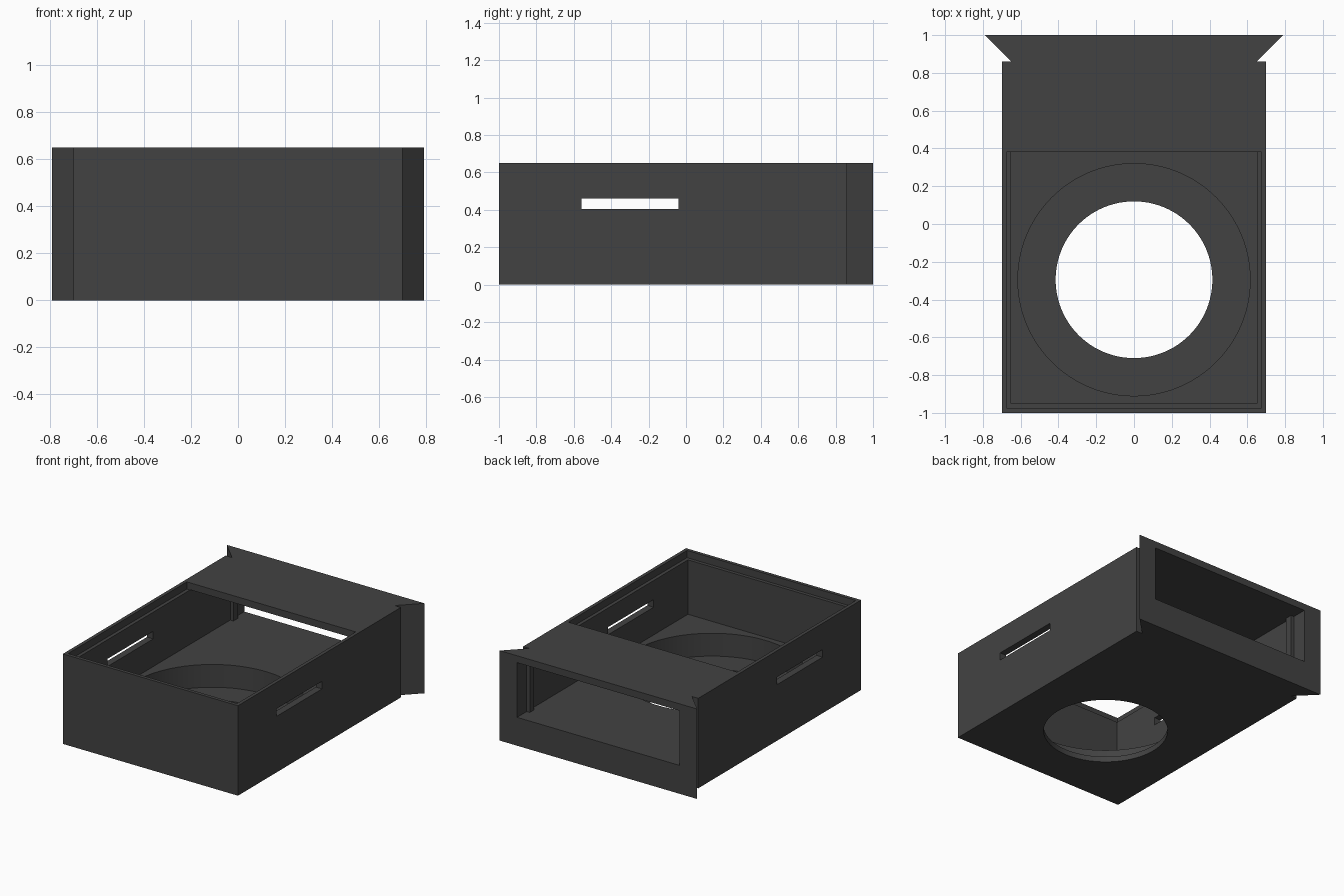
import bpy, bmesh, math

if "Cube" in bpy.data.objects:
    bpy.data.objects.remove(bpy.data.objects["Cube"])

dark = bpy.data.materials.new("dark_grey")
dark.diffuse_color = (0.055, 0.055, 0.055, 1)
dark.use_nodes = True
dark.node_tree.nodes["Principled BSDF"].inputs["Base Color"].default_value = dark.diffuse_color


def prism(name, outline, z0, z1):
    """Extrude a plan outline between two heights."""
    bm = bmesh.new()
    face = bm.faces.new([bm.verts.new((x, y, z0)) for x, y in outline])
    top = bmesh.ops.extrude_face_region(bm, geom=[face])["geom"]
    bmesh.ops.translate(bm, vec=(0, 0, z1 - z0),
                        verts=[v for v in top if isinstance(v, bmesh.types.BMVert)])
    bmesh.ops.recalc_face_normals(bm, faces=bm.faces)
    mesh = bpy.data.meshes.new(name)
    bm.to_mesh(mesh)
    bm.free()
    mesh.materials.append(dark)
    ob = bpy.data.objects.new(name, mesh)
    bpy.context.collection.objects.link(ob)
    return ob


def mirrored(right):
    """Close a right-hand outline with its mirror image."""
    return right + [(-x, y) for x, y in reversed(right)]


def circle(r, cy, n=96):
    return [(r * math.cos(2 * math.pi * i / n), cy + r * math.sin(2 * math.pi * i / n))
            for i in range(n)]


def cut(target, cutter):
    mod = target.modifiers.new("cut", "BOOLEAN")
    mod.operation = "DIFFERENCE"
    mod.solver = "EXACT"
    mod.object = cutter
    bpy.context.view_layer.objects.active = target
    bpy.ops.object.modifier_apply(modifier=mod.name)
    bpy.data.objects.remove(cutter, do_unlink=True)


# Housing with a dovetail flange at the back
housing = prism("housing", mirrored([(0.70, -1), (0.70, 0.86), (0.65, 0.86), (0.79, 1)]), 0, 0.65)

# Inner chamber, open at the back, leaving a vertical rib on each side wall
cut(housing, prism("chamber", mirrored([(0.65, -0.95), (0.65, 0.84), (0.625, 0.84),
                                        (0.625, 0.89), (0.65, 0.89), (0.65, 1.1)]), 0.205, 0.60))
# Top opening with a ledge for a lid
cut(housing, prism("lid_ledge", mirrored([(0.675, -0.975), (0.675, 0.38)]), 0.598, 0.8))

# Round recess in the floor and the hole through it
cut(housing, prism("floor_recess", circle(0.615, -0.295), 0.04, 0.3))
cut(housing, prism("floor_hole", circle(0.415, -0.295), -0.1, 0.15))

# Slots through both side walls
cut(housing, prism("side_slots", mirrored([(0.9, -0.56), (0.9, -0.04)]), 0.405, 0.46))

# Smooth round walls, sharp edges elsewhere
housing.select_set(True)
bpy.context.view_layer.objects.active = housing
bpy.ops.object.shade_smooth_by_angle(angle=math.radians(30))
